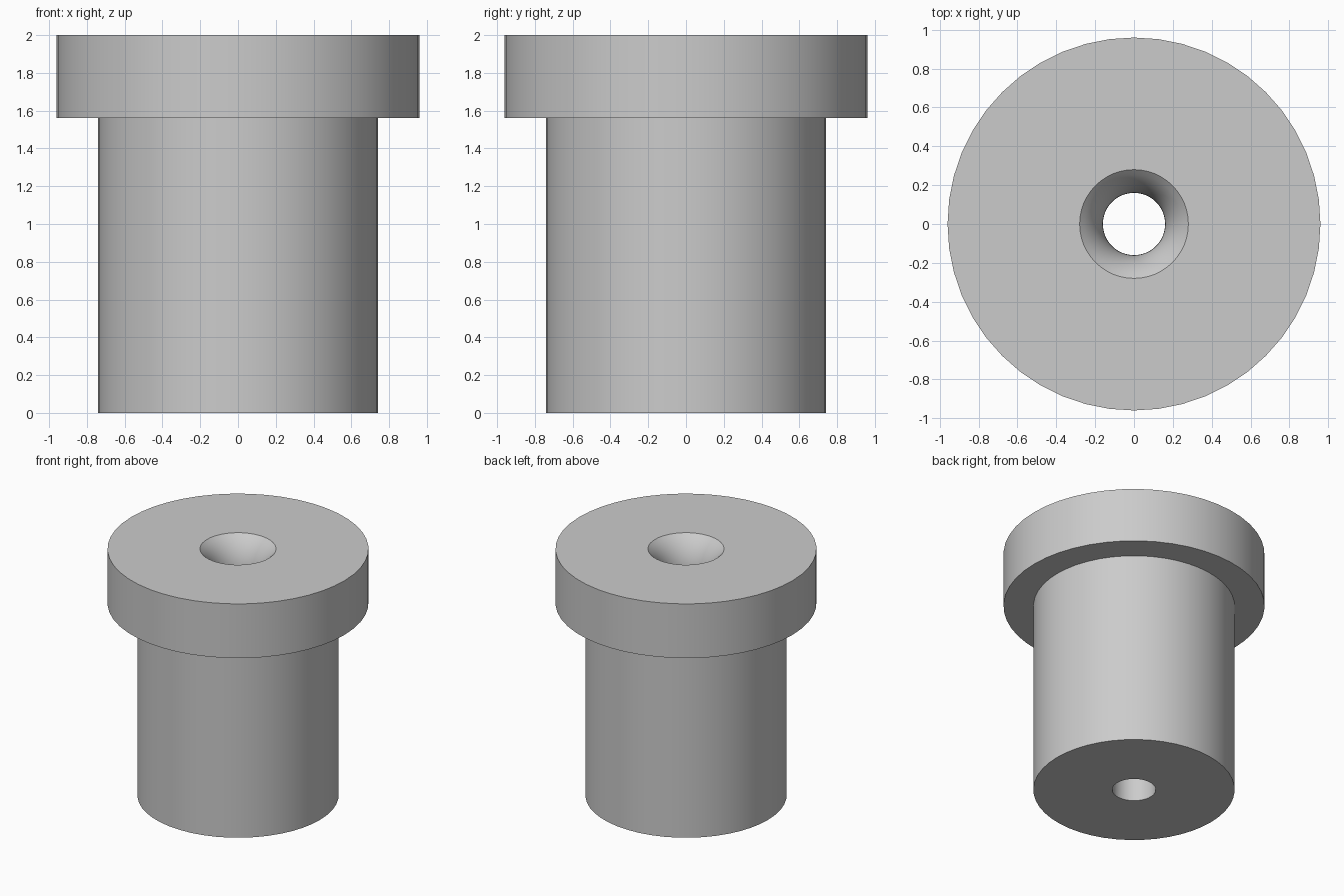
import bpy, bmesh, math
from mathutils import Vector

cube = bpy.data.objects.get("Cube")
if cube:
    bpy.data.objects.remove(cube, do_unlink=True)

SEGMENTS = 48
BODY_R, HEAD_R, BORE_R = 0.74, 0.96, 0.16
SHOULDER_Z, TOP_Z = 1.56, 2.0
MOUTH_R, FILLET_R = 0.28, 0.33

steel = bpy.data.materials.new("grey_steel")
steel.use_nodes = True
colour = (0.6, 0.6, 0.6, 1.0)
steel.diffuse_color = colour
steel.node_tree.nodes["Principled BSDF"].inputs["Base Color"].default_value = colour

# Rounded bore entry: an arc tangent to the bore, cut off by the top face
sweep = math.acos((FILLET_R - (MOUTH_R - BORE_R)) / FILLET_R)
arc_z = TOP_Z - FILLET_R * math.sin(sweep)
STEPS = 8
entry = []
for i in range(STEPS, -1, -1):
    a = sweep * i / STEPS
    entry.append((BORE_R + FILLET_R * (1 - math.cos(a)), arc_z + FILLET_R * math.sin(a)))

# Closed half section: stem, shoulder, head, entry, bore
profile = [(BORE_R, 0), (BODY_R, 0), (BODY_R, SHOULDER_Z),
           (HEAD_R, SHOULDER_Z), (HEAD_R, TOP_Z)] + entry

# Revolve the section about the z axis
bm = bmesh.new()
verts = [bm.verts.new((r, 0, z)) for r, z in profile]
edges = [bm.edges.new((verts[i - 1], verts[i])) for i in range(len(verts))]
bmesh.ops.spin(bm, geom=verts + edges, cent=Vector(), axis=Vector((0, 0, 1)),
               angle=math.tau, steps=SEGMENTS, use_merge=True, use_duplicate=False)
bmesh.ops.remove_doubles(bm, verts=bm.verts[:], dist=0.0005)
bmesh.ops.recalc_face_normals(bm, faces=bm.faces[:])
mesh = bpy.data.meshes.new("headed_bushing")
bm.to_mesh(mesh)
bm.free()
mesh.materials.append(steel)

bushing = bpy.data.objects.new("headed_bushing", mesh)
bpy.context.collection.objects.link(bushing)
bpy.ops.object.select_all(action="DESELECT")
bushing.select_set(True)
bpy.context.view_layer.objects.active = bushing
bpy.ops.object.shade_smooth_by_angle(angle=math.radians(30))
